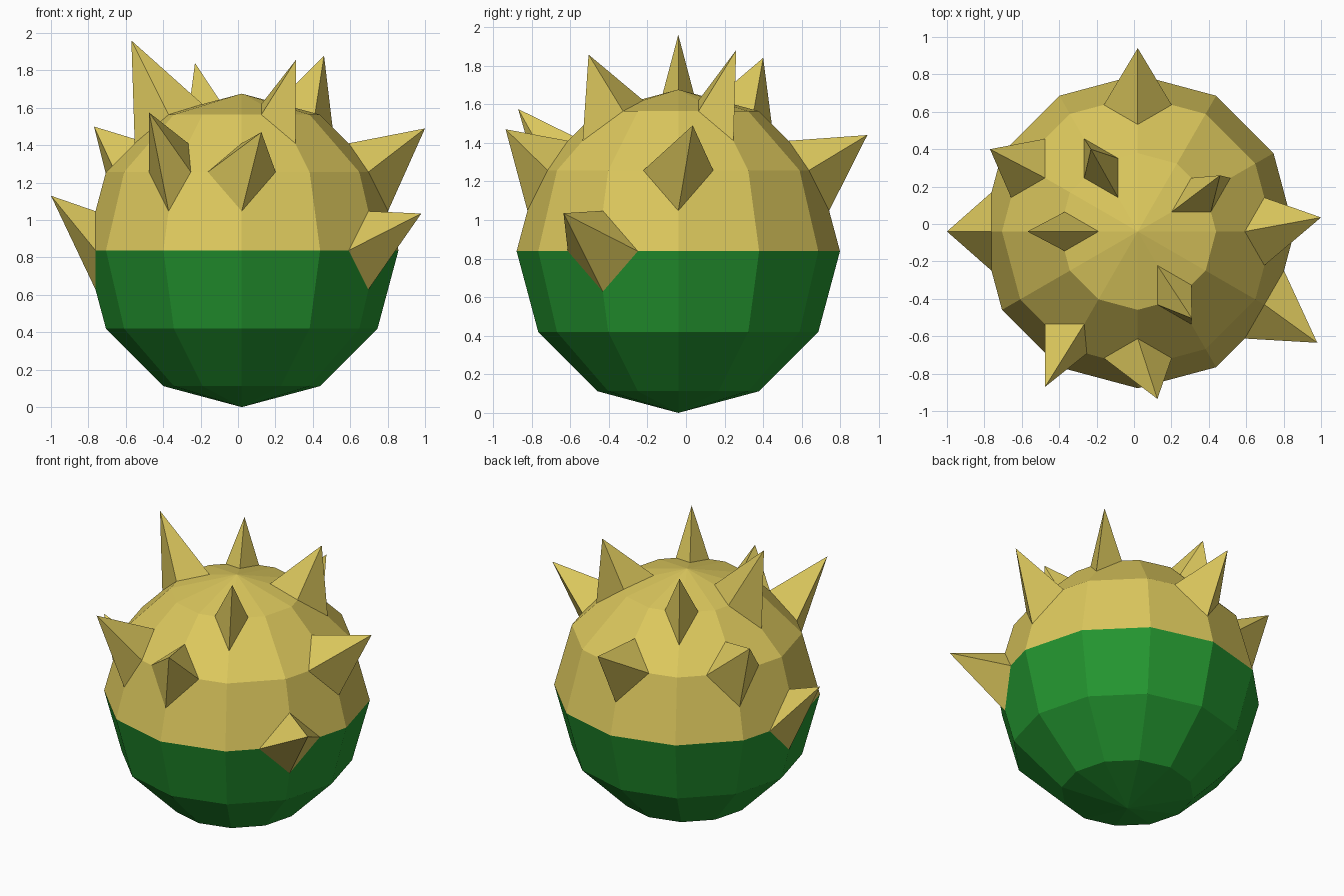
import bpy, bmesh, math
from mathutils import Vector, Matrix

if "Cube" in bpy.data.objects:
    bpy.data.objects.remove(bpy.data.objects["Cube"])

R = 0.838
CENTRE = Vector((0.02, -0.04, R))

def material(name, rgb):
    m = bpy.data.materials.new(name)
    m.diffuse_color = (*rgb, 1)
    m.use_nodes = True
    m.node_tree.nodes["Principled BSDF"].inputs["Base Color"].default_value = m.diffuse_color
    return m

# Spikes: (longitude, latitude) of the shell corner they grow from, and their tip
SPIKES = [
    (90, 30, (0.02, 0.94, 1.44)),
    (150, 30, (-0.77, 0.40, 1.50)),
    (180, 0, (-1.00, -0.04, 1.13)),
    (180, 60, (-0.57, -0.04, 1.96)),
    (120, 60, (-0.23, 0.40, 1.84)),
    (30, 60, (0.46, 0.26, 1.88)),
    (0, 30, (1.00, 0.035, 1.49)),
    (-30, 0, (0.98, -0.635, 1.035)),
    (-60, 60, (0.31, -0.505, 1.857)),
    (-90, 30, (0.125, -0.935, 1.47)),
    (-120, 30, (-0.475, -0.87, 1.575)),
]

# Low-poly round shell
bm = bmesh.new()
bmesh.ops.create_uvsphere(bm, u_segments=12, v_segments=6, radius=R,
                          matrix=Matrix.Translation(CENTRE))

# Two-tone split at the equator: green below, yellow above
for f in bm.faces:
    f.material_index = 1 if f.calc_center_median().z < R else 0

def corner(lon, lat):
    a, b = math.radians(lon), math.radians(lat)
    p = CENTRE + R * Vector((math.cos(a) * math.cos(b),
                             math.sin(a) * math.cos(b), math.sin(b)))
    return min(bm.verts, key=lambda v: (v.co - p).length)

# Pull each corner out into a four-sided spike based on its edge midpoints
corners = [(corner(lon, lat), tip) for lon, lat, tip in SPIKES]
for v, tip in corners:
    mids = [bmesh.utils.edge_split(e, v, 0.5)[1] for e in list(v.link_edges)]
    for f in list(v.link_faces):
        a, b = [m for m in f.verts if m in mids]
        bmesh.utils.face_split(f, a, b)
    v.co = tip
    for f in v.link_faces:
        f.material_index = 0

bmesh.ops.recalc_face_normals(bm, faces=bm.faces)
mesh = bpy.data.meshes.new("spiky_shell")
bm.to_mesh(mesh)
bm.free()
mesh.materials.append(material("straw yellow", (0.72, 0.58, 0.11)))
mesh.materials.append(material("leaf green", (0.018, 0.31, 0.03)))
obj = bpy.data.objects.new("spiky_shell", mesh)
bpy.context.collection.objects.link(obj)
